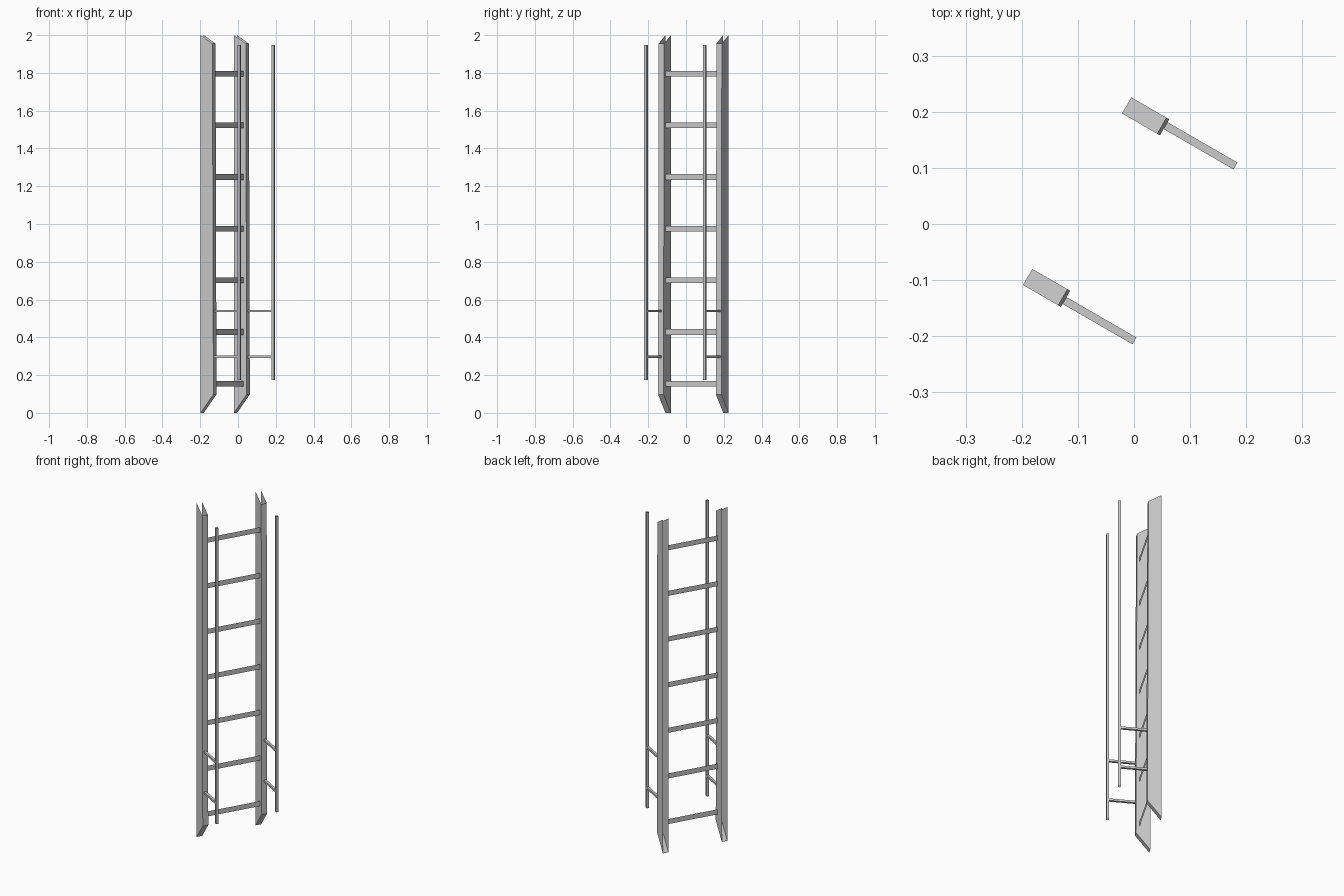
import bpy, bmesh, math
from mathutils import Matrix, Vector

cube = bpy.data.objects.get("Cube")
if cube:
    bpy.data.objects.remove(cube, do_unlink=True)

grey = bpy.data.materials.new("light grey metal")
grey.use_nodes = True
colour = (0.6, 0.6, 0.6, 1)
grey.diffuse_color = colour
grey.node_tree.nodes["Principled BSDF"].inputs["Base Color"].default_value = colour

# The whole ladder is turned about the vertical axis
TURN = Matrix.Rotation(math.radians(-30), 4, "Z")


def make(name, quads):
    """Build a sheet object from quads given in ladder space."""
    bm = bmesh.new()
    for quad in quads:
        bm.faces.new([bm.verts.new(TURN @ Vector(p)) for p in quad])
    bmesh.ops.remove_doubles(bm, verts=bm.verts, dist=0.0001)
    bmesh.ops.recalc_face_normals(bm, faces=bm.faces)
    mesh = bpy.data.meshes.new(name)
    bm.to_mesh(mesh)
    bm.free()
    mesh.materials.append(grey)
    bpy.context.collection.objects.link(bpy.data.objects.new(name, mesh))


def tube(name, start, end, a, b):
    """Open square tube between two points, with half-width vectors a and b."""
    start, end, a, b = (Vector(p) for p in (start, end, a, b))
    ring = [a + b, b - a, -a - b, a - b]
    make(name, [(start + ring[i - 1], start + ring[i], end + ring[i], end + ring[i - 1])
                for i in range(4)])


BACK, FRONT_TOP, FRONT_LOW = -0.117, -0.045, -0.039
INNER, OUTER = 0.160, 0.193
LOW, HIGH = 0.098, 1.955
ROD_X, ROD_Y, HALF = 0.112, 0.18, 0.007

for side, word in ((1, "rear"), (-1, "near")):
    # Channel stringer: two flanges, a web and a sloped foot, open at back and top
    def flange(y):
        return [(BACK, y, 0), (FRONT_LOW, y, LOW), (FRONT_TOP, y, HIGH), (BACK, y, 2)]
    p, q = flange(side * INNER), flange(side * OUTER)
    make(word + "_stringer", [p, q, (p[1], q[1], q[2], p[2]), (p[0], q[0], q[1], p[1])])

    # Standing hand rod
    y = side * ROD_Y
    tube(word + "_hand_rod", (ROD_X, y, 0.175), (ROD_X, y, 1.947), (HALF, 0, 0), (0, HALF, 0))

    # Brackets holding the rod
    for i, z in enumerate((0.297, 0.54)):
        tube(f"{word}_bracket_{i + 1}", (FRONT_LOW, y, z), (ROD_X - HALF, y, z),
             (0, HALF, 0), (0, 0, 0.006))

# Flat rungs
for i in range(7):
    z = 0.155 + i * 0.2735
    x = -0.059
    make(f"rung_{i + 1}", [[(x, -INNER, z - 0.015), (x, INNER, z - 0.015),
                            (x, INNER, z + 0.015), (x, -INNER, z + 0.015)]])
